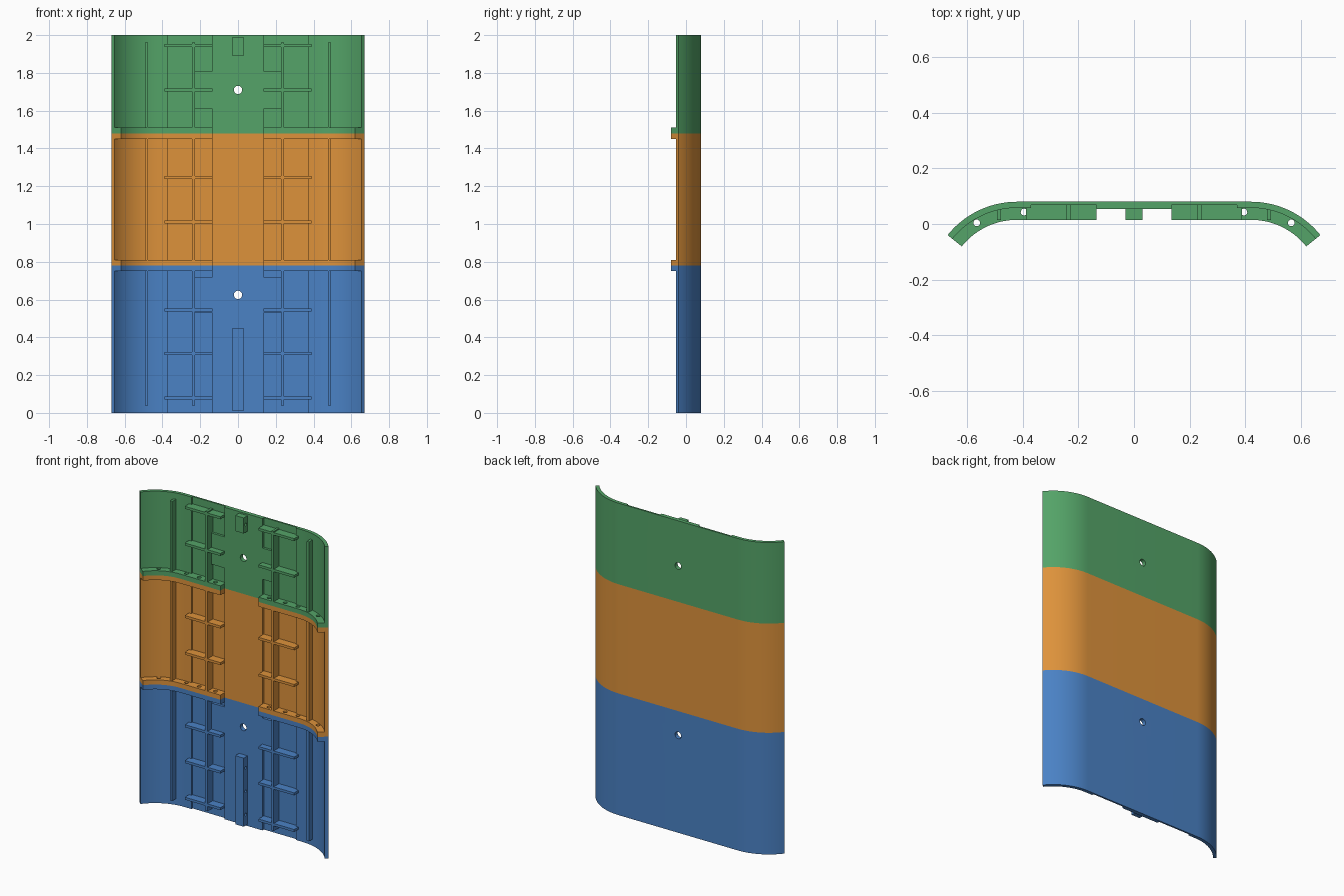
import bpy, bmesh
from math import sin, cos, atan, radians, pi
from mathutils import Matrix, Vector

if "Cube" in bpy.data.objects:
    bpy.data.objects.remove(bpy.data.objects["Cube"])

BACK, FLAT, R = 0.08, 0.42, 0.32      # back plane, half width of flat, bend radius
BEND = 2 * atan(0.48)                 # bend angle of each side
STEPS = 20
SHELL, FLANGE = 0.022, 0.065          # depths measured from the back surface
CHANNEL, POCKET = 0.135, 0.37         # half widths of centre strip and pockets
RIB_FRONT = 0.015


def material(name, colour):
    m = bpy.data.materials.new(name)
    m.use_nodes = True
    m.diffuse_color = (*colour, 1)
    m.node_tree.nodes["Principled BSDF"].inputs["Base Color"].default_value = (*colour, 1)
    return m


def arc(depth):
    """Points round the bend at a given depth below the back surface."""
    r = R - depth
    return [(FLAT + r * sin(BEND * i / STEPS), BACK - R + r * cos(BEND * i / STEPS))
            for i in range(STEPS + 1)]


def prism(bm, pts, z0, z1):
    face = bm.faces.new([bm.verts.new((x, y, z0)) for x, y in pts])
    top = bmesh.ops.extrude_face_region(bm, geom=[face])["geom"]
    bmesh.ops.translate(bm, vec=(0, 0, z1 - z0),
                        verts=[v for v in top if isinstance(v, bmesh.types.BMVert)])


def box(bm, x0, x1, y0, y1, z0, z1):
    prism(bm, [(x0, y0), (x1, y0), (x1, y1), (x0, y1)], z0, z1)


def cylinder(bm, centre, radius, length, axis):
    turn = Vector((0, 0, 1)).rotation_difference(Vector(axis)).to_matrix().to_4x4()
    bmesh.ops.create_cone(bm, cap_ends=True, segments=24, radius1=radius, radius2=radius,
                          depth=length, matrix=Matrix.Translation(centre) @ turn)


def finish(bm, name, mat=None, mirrored=False):
    if mirrored:
        copy = bmesh.ops.duplicate(bm, geom=bm.verts[:] + bm.edges[:] + bm.faces[:])["geom"]
        bmesh.ops.scale(bm, vec=(-1, 1, 1),
                        verts=[v for v in copy if isinstance(v, bmesh.types.BMVert)])
    bmesh.ops.recalc_face_normals(bm, faces=bm.faces[:])
    mesh = bpy.data.meshes.new(name)
    bm.to_mesh(mesh)
    bm.free()
    ob = bpy.data.objects.new(name, mesh)
    bpy.context.collection.objects.link(ob)
    if mat:
        mesh.materials.append(mat)
    return ob


def select(ob):
    bpy.ops.object.select_all(action="DESELECT")
    ob.select_set(True)
    bpy.context.view_layer.objects.active = ob


def drill(ob, holes):
    """Cut round holes given as (centre, radius, length, axis)."""
    bm = bmesh.new()
    for hole in holes:
        cylinder(bm, *hole)
    cutter = finish(bm, "hole_cutter")
    cutter.hide_render = True
    mod = ob.modifiers.new("holes", "BOOLEAN")
    mod.operation, mod.solver, mod.object = "DIFFERENCE", "EXACT", cutter
    select(ob)
    bpy.ops.object.modifier_apply(modifier=mod.name)
    bpy.data.objects.remove(cutter)


def smooth(ob):
    select(ob)
    bpy.ops.object.shade_smooth_by_angle(angle=radians(25))


def panel(name, mat, z0, z1, hole_z):
    """Curved sheet with a thicker centre strip and shallow pockets."""
    right = arc(0) + arc(SHELL)[::-1]
    step = BACK - SHELL
    right += [(POCKET, step), (POCKET, 0.069), (CHANNEL, 0.069), (CHANNEL, 0.054)]
    bm = bmesh.new()
    prism(bm, right + [(-x, y) for x, y in reversed(right)], z0, z1)
    ob = finish(bm, name + "_panel", mat)
    if hole_z:
        drill(ob, [((0, BACK, hole_z), 0.022, 0.2, (0, 1, 0))])
    smooth(ob)


def ribs(name, mat, z0, z1, tall, cross):
    """Upright ribs from z0 to z1 and short cross ribs."""
    bm = bmesh.new()
    for x in (0.235, 0.485):
        box(bm, x - 0.008, x + 0.008, RIB_FRONT, 0.0705 if x < POCKET else 0.06, z0, z1)
    for z in cross:
        box(bm, CHANNEL, 0.388, RIB_FRONT, 0.0705, z - 0.008, z + 0.008)
    for a, b in tall:
        box(bm, CHANNEL - 0.005, 0.235, 0.054, 0.0705, a, b)
    finish(bm, name + "_ribs", mat, mirrored=True)


def flange(name, mat, z0, z1):
    """Bolted joining lip that follows the bend on both sides."""
    lip = [(CHANNEL, BACK - 0.009)] + arc(0.01) + arc(FLANGE)[::-1] + [(CHANNEL, BACK - FLANGE)]
    bm = bmesh.new()
    prism(bm, lip, z0, z1)
    ob = finish(bm, name, mat, mirrored=True)
    spots = [(0.19, 0.043), (0.305, 0.043), (0.395, 0.043), (0.565, 0.004)]
    drill(ob, [((s * x, y, z0), 0.012, 0.2, (0, 0, 1)) for s in (1, -1) for x, y in spots])
    smooth(ob)


def centre_block(name, mat, z0, z1, hole_heights):
    bm = bmesh.new()
    box(bm, -0.03, 0.03, RIB_FRONT, 0.06, z0, z1)
    ob = finish(bm, name, mat)
    drill(ob, [((0, 0.035, z), 0.009, 0.2, (1, 0, 0)) for z in hole_heights])
    smooth(ob)


blue = material("blue", (0.069, 0.223, 0.56))
orange = material("orange", (0.73, 0.29, 0.044))
green = material("green", (0.089, 0.37, 0.138))

LOW, HIGH, LIP = 0.78, 1.48, 0.03     # joints between sections, lip thickness

# Lower section
panel("lower", blue, 0, LOW, 0.625)
ribs("lower", blue, 0.04, LOW - LIP, [(0.53, 0.72)], (0.08, 0.315, 0.545))
flange("lower_top_flange", blue, LOW - LIP, LOW)
centre_block("lower_centre_block", blue, 0.01, 0.45, (0.08, 0.23, 0.38))

# Middle section
panel("middle", orange, LOW, HIGH, None)
ribs("middle", orange, LOW + LIP, HIGH - LIP, [], (1.01, 1.245))
flange("middle_bottom_flange", orange, LOW, LOW + LIP)
flange("middle_top_flange", orange, HIGH - LIP, HIGH)

# Upper section
panel("upper", green, HIGH, 2, 1.71)
ribs("upper", green, HIGH + LIP, 1.96, [(1.61, 1.81)], (1.71, 1.945))
flange("upper_bottom_flange", green, HIGH, HIGH + LIP)
centre_block("upper_centre_block", green, 1.89, 1.99, (1.94,))
